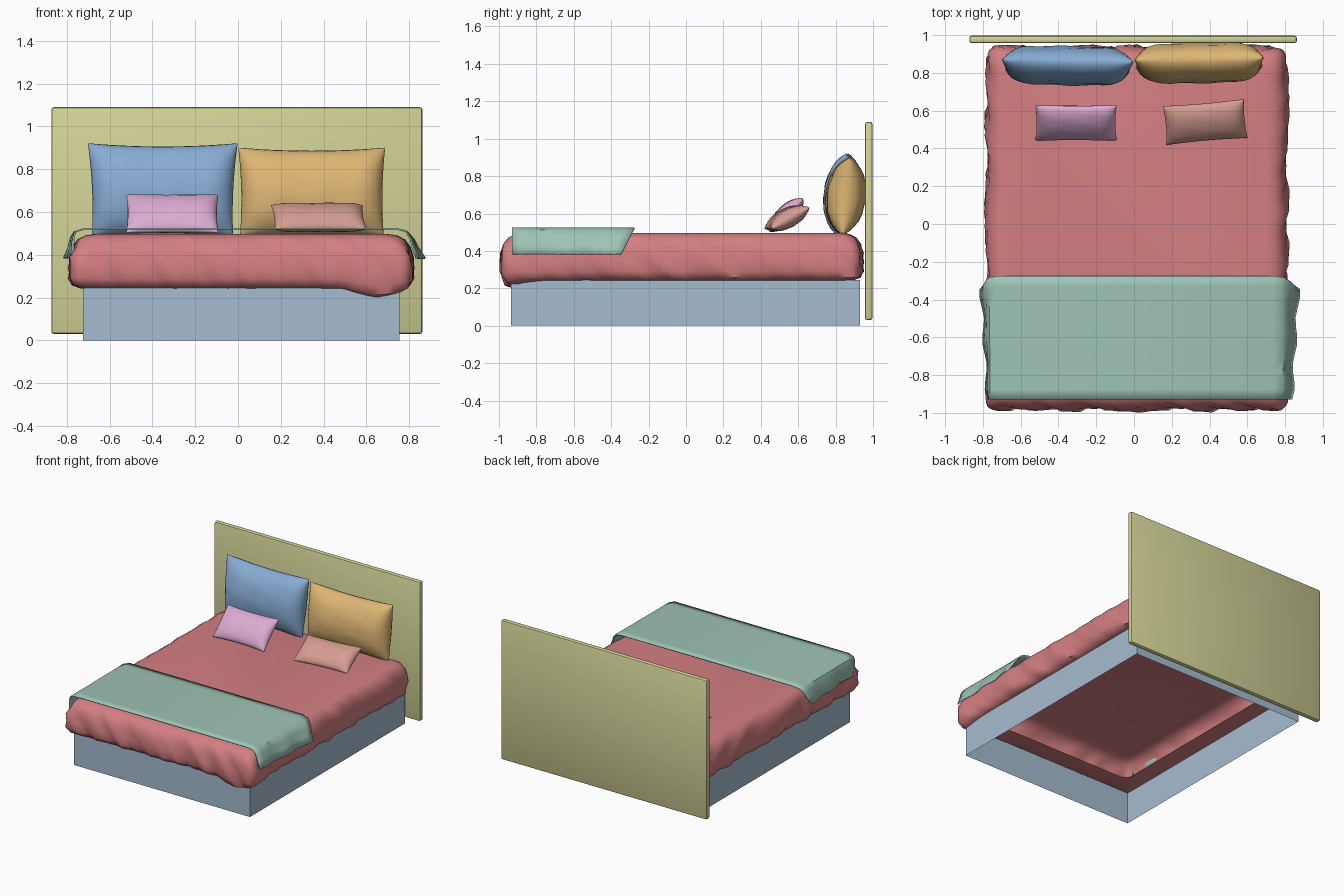
import bpy, bmesh
from math import sin, cos, pi, exp, radians
from mathutils import Matrix, Vector

cube = bpy.data.objects.get("Cube")
if cube:
    bpy.data.objects.remove(cube, do_unlink=True)


def material(name, rgb):
    lin = [((c / 255 + 0.055) / 1.055) ** 2.4 for c in rgb] + [1]
    m = bpy.data.materials.new(name)
    m.use_nodes = True
    m.diffuse_color = lin
    m.node_tree.nodes["Principled BSDF"].inputs["Base Color"].default_value = lin
    return m


def finish(name, bm, mat, smooth=35):
    mesh = bpy.data.meshes.new(name)
    bm.to_mesh(mesh)
    bm.free()
    ob = bpy.data.objects.new(name, mesh)
    bpy.context.collection.objects.link(ob)
    mesh.materials.append(mat)
    if smooth:
        bpy.ops.object.select_all(action='DESELECT')
        ob.select_set(True)
        bpy.context.view_layer.objects.active = ob
        bpy.ops.object.shade_smooth_by_angle(angle=radians(smooth))
    return ob


def box(lo, hi):
    bm = bmesh.new()
    bmesh.ops.create_cube(bm, size=1)
    for v in bm.verts:
        v.co = [a + (b - a) * (c + 0.5) for a, b, c in zip(lo, hi, v.co)]
    return bm


def skin(bm, rows, closed):
    """Bridge successive rows of points with quads."""
    rows = [[bm.verts.new(p) for p in row] for row in rows]
    for a, b in zip(rows, rows[1:]):
        n = len(a)
        for i in range(n if closed else n - 1):
            j = (i + 1) % n
            bm.faces.new((a[i], b[i], b[j], a[j]))
    return rows


# Headboard panel with softened edges
bm = box((-0.872, 0.957, 0.03), (0.862, 0.997, 1.09))
bmesh.ops.bevel(bm, geom=bm.edges[:], offset=0.012, segments=2,
                profile=0.5, affect='EDGES')
finish("headboard", bm, material("pale olive", (211, 211, 152)))

# Base: four walls, open above and below
bm = box((-0.725, -0.935, 0.0), (0.755, 0.93, 0.245))
bmesh.ops.delete(bm, geom=[f for f in bm.faces if abs(f.normal.z) > 0.5],
                 context='FACES_ONLY')
finish("bed_base", bm, material("grey blue", (166, 188, 208)), 0)

# Bed cover: rounded rectangular rings, hollow and open below
RADIUS, HALF = 0.06, Vector((0.795, 0.957))
CENTER = Vector((0.015, -0.018))


def ring(inset, z, wrinkle):
    corners = []
    for k, (sx, sy) in enumerate(((1, 1), (-1, 1), (-1, -1), (1, -1))):
        core = Vector((sx * (HALF.x - inset - RADIUS), sy * (HALF.y - inset - RADIUS)))
        dirs = [Vector((cos(a), sin(a))) for a in
                [(k + t / 4) * pi / 2 for t in range(5)]]
        corners.append([(core + d * RADIUS, d) for d in dirs])
    pts = []
    for k, arc in enumerate(corners):
        pts += arc
        (p, d), (q, _) = arc[-1], corners[(k + 1) % 4][0]
        pts += [(p.lerp(q, t / 44), d) for t in range(1, 44)]
    out = []
    for p, d in pts:
        s = p.x * 1.3 + p.y + z * 0.9
        fold = sin(s * 17 + 2 * sin(s * 5)) + 0.7 * sin(s * 41 + z * 9)
        if d.y < -0.7:
            fold += 0.8
        q = CENTER + p + d * fold * wrinkle
        # Loose cloth hanging at one front corner
        sag = exp(-((q.x - 0.66) / 0.13) ** 2 - ((q.y + 0.96) / 0.12) ** 2)
        out.append((q.x, q.y, z - 0.045 * sag * max(0, min(1, (0.36 - z) / 0.1))))
    return out


profile = [(0.11, 0.497, 0), (0.07, 0.491, 0.002), (0.035, 0.472, 0.004),
           (0.013, 0.435, 0.007), (0.003, 0.39, 0.009), (0, 0.34, 0.009),
           (0.002, 0.29, 0.01), (0.018, 0.258, 0.009), (0.05, 0.243, 0.004),
           (0.19, 0.243, 0)]
bm = bmesh.new()
rings = skin(bm, [ring(*p) for p in profile], True)
bm.faces.new(rings[0])
bmesh.ops.recalc_face_normals(bm, faces=bm.faces[:])
finish("bed_cover", bm, material("dusty red", (212, 127, 130)), 50)

# Throw: thin sheet across the foot, hanging at both sides
section = [(-0.805, 0.385), (-0.79, 0.43), (-0.782, 0.48), (-0.765, 0.51),
           (-0.72, 0.526), (0.74, 0.526), (0.79, 0.512), (0.82, 0.475),
           (0.84, 0.43), (0.866, 0.385)]
rows = []
for i in range(13):
    t = i / 12
    row = []
    for x, z in section:
        drop = 0.526 - z
        flare = drop * (0.25 * t - 0.2 + 0.06 * sin(t * 15))
        row.append((x + (flare if x > 0 else -flare),
                    -0.93 + t * (0.655 - 0.5 * drop), z))
    rows.append(row)
bm = bmesh.new()
skin(bm, rows, False)
bmesh.ops.recalc_face_normals(bm, faces=bm.faces[:])
throw = finish("throw_blanket", bm, material("sage green", (158, 195, 181)), 40)
thick = throw.modifiers.new("thickness", 'SOLIDIFY')
thick.thickness = 0.008


# Pillows: two bulged sheets joined at a pinched seam
def pillow(name, mat, center, width, height, depth, lean, turn=0, taper=0):
    bm = bmesh.new()
    for side in (-1, 1):
        grid = bmesh.ops.create_grid(bm, x_segments=20, y_segments=14, size=1)
        for v in grid["verts"]:
            u, w = sin(v.co.x * pi / 2), sin(v.co.y * pi / 2)
            puff = max(0, (1 - u ** 6) * (1 - w * w)) ** 0.55
            crease = 1 + 0.05 * sin(7 * u + 5 * w + side) * sin(6 * w - 3 * u)
            x = u * (1 - 0.03 * (1 - w * w) + taper * w)
            z = w * (1 - 0.07 * (1 - u * u))
            v.co = (x * width / 2, side * puff * crease * depth / 2, z * height / 2)
    bmesh.ops.remove_doubles(bm, verts=bm.verts[:], dist=0.0005)
    bmesh.ops.recalc_face_normals(bm, faces=bm.faces[:])
    bm.transform(Matrix.Translation(center) @ Matrix.Rotation(radians(turn), 4, 'Z')
                 @ Matrix.Rotation(radians(-lean), 4, 'X'))
    finish(name, bm, mat, 60)


pillow("large_pillow_right", material("soft blue", (136, 172, 212)),
       (-0.352, 0.838, 0.703), 0.68, 0.44, 0.20, 7, -1, 0.03)
pillow("large_pillow_left", material("golden tan", (222, 182, 116)),
       (0.345, 0.853, 0.692), 0.68, 0.42, 0.21, 6, 1, 0.01)
pillow("small_pillow_right", material("orchid pink", (220, 172, 210)),
       (-0.307, 0.535, 0.592), 0.43, 0.255, 0.10, 46)
pillow("small_pillow_left", material("salmon", (213, 157, 145)),
       (0.377, 0.54, 0.575), 0.43, 0.235, 0.10, 61, 5)
